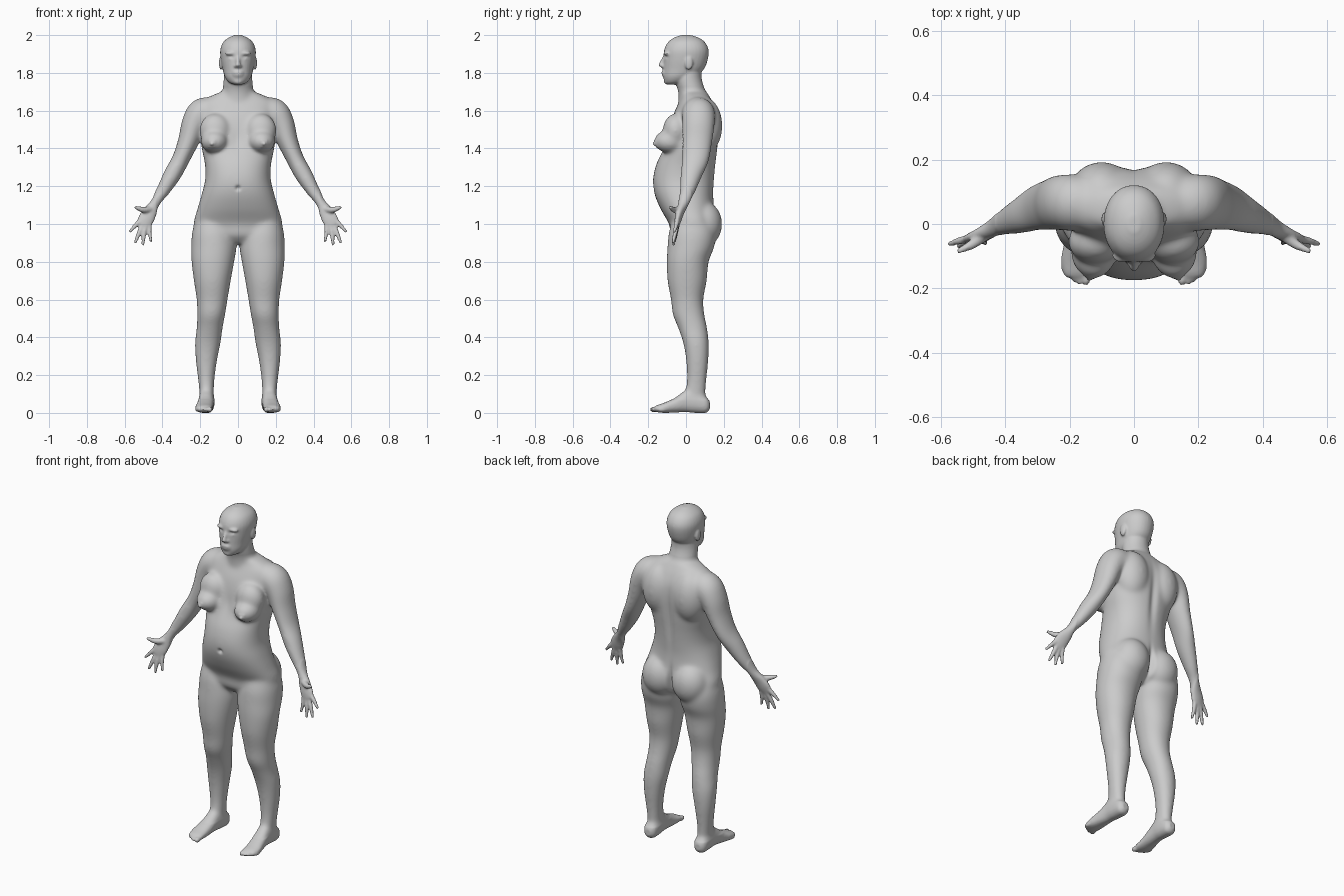
import bpy, bmesh, math
from mathutils import Vector, Matrix

bm = bmesh.new()
X, Y, Z = Vector((1, 0, 0)), Vector((0, 1, 0)), Vector((0, 0, 1))


def spline(rows, sub=5):
    """Catmull-Rom resampling of rows of numbers."""
    out = []
    for i in range(len(rows) - 1):
        a, b = rows[max(i - 1, 0)], rows[i]
        c, d = rows[i + 1], rows[min(i + 2, len(rows) - 1)]
        for k in range(sub):
            t = k / sub
            out.append([0.5 * (2 * q + (r - p) * t + (2 * p - 5 * q + 4 * r - s) * t * t
                               + (3 * q - p - 3 * r + s) * t ** 3)
                        for p, q, r, s in zip(a, b, c, d)])
    return out + [list(rows[-1])]


def loft(rows, u=None, v=None, n=2.0, side=1, seg=32):
    """Skin of superellipse rings; rows are x, y, z, radius u, radius v."""
    pts = spline(rows)
    rings = []
    for i, (x, y, z, ra, rb) in enumerate(pts):
        if u is None:
            t = (Vector(pts[min(i + 1, len(pts) - 1)][:3]) - Vector(pts[max(i - 1, 0)][:3])).normalized()
            uu = Y.cross(t).normalized()
            vv = t.cross(uu)
        else:
            uu, vv = u, v
        ring = []
        for k in range(seg):
            a = 2 * math.pi * k / seg
            c, s = math.cos(a), math.sin(a)
            p = (Vector((x, y, z)) + uu * ra * math.copysign(abs(c) ** (2 / n), c)
                 + vv * rb * math.copysign(abs(s) ** (2 / n), s))
            ring.append(bm.verts.new((p.x * side, p.y, p.z)))
        rings.append(ring)
    for a, b in zip(rings, rings[1:]):
        for k in range(seg):
            j = (k + 1) % seg
            bm.faces.new((a[k], a[j], b[j], b[k]))
    bm.faces.new(rings[0])
    bm.faces.new(rings[-1])


def column(rows, n=2.0, side=1):
    """Upright part; rows are z, centre x, half width, front y, back y."""
    loft([(cx, (f + b) / 2, z, w, (b - f) / 2) for z, cx, w, f, b in rows], X, Y, n, side)


def ball(c, r, side=1):
    m = Matrix.Translation((c[0] * side, c[1], c[2])) @ Matrix.Diagonal((*r, 1))
    bmesh.ops.create_uvsphere(bm, u_segments=28, v_segments=18, radius=1, matrix=m)


# Torso
column([(.895, 0, .08, -.04, .08), (.94, 0, .20, -.08, .14), (1.0, 0, .235, -.09, .16),
        (1.08, 0, .215, -.135, .15), (1.16, 0, .192, -.167, .145), (1.235, 0, .174, -.175, .15),
        (1.315, 0, .175, -.158, .158), (1.40, 0, .192, -.12, .168), (1.5, 0, .20, -.09, .175),
        (1.58, 0, .205, -.067, .168), (1.64, 0, .20, -.04, .145), (1.675, 0, .15, -.025, .125),
        (1.70, 0, .09, -.03, .11)], 2.3)
# Neck and head
column([(1.65, 0, .10, -.04, .13), (1.70, 0, .083, -.042, .105), (1.77, 0, .075, -.06, .083),
        (1.83, 0, .07, -.06, .085)])
column([(1.738, 0, .02, -.10, -.05), (1.75, 0, .048, -.112, .0), (1.78, 0, .07, -.12, .05),
        (1.82, 0, .081, -.12, .095), (1.87, 0, .091, -.119, .115), (1.92, 0, .094, -.116, .12),
        (1.96, 0, .08, -.097, .102), (1.985, 0, .052, -.066, .07), (2.0, 0, .018, -.025, .025)], 2.1)
# Nose, mouth and chin
loft([(0, -.108, 1.892, .010, .012), (0, -.125, 1.862, .010, .012),
      (0, -.133, 1.84, .014, .013), (0, -.122, 1.828, .008, .008)], X, Y)
ball((0, -.103, 1.797), (.036, .025, .03))
ball((0, -.118, 1.803), (.026, .013, .007))
ball((0, -.116, 1.79), (.022, .013, .007))
ball((0, -.100, 1.757), (.028, .018, .018))

FINGERS = [
    [(.45, -.025, 1.08, .018, .018), (.50, -.062, 1.075, .016, .015), (.547, -.085, 1.09, .008, .008)],
    [(.505, -.042, 1.03, .014, .012), (.54, -.052, .995, .012, .012), (.575, -.062, .957, .007, .007)],
    [(.50, -.045, 1.01, .014, .012), (.525, -.058, .95, .012, .012), (.546, -.07, .897, .007, .007)],
    [(.485, -.045, 1.01, .014, .012), (.498, -.058, .945, .012, .012), (.503, -.067, .885, .007, .007)],
    [(.468, -.042, 1.01, .013, .012), (.468, -.052, .955, .011, .011), (.46, -.06, .905, .007, .007)],
]
for s in (1, -1):
    # Face sides
    ball((.013, -.12, 1.836), (.010, .013, .008), s)
    ball((.036, -.098, 1.903), (.032, .022, .012), s)
    ball((.034, -.094, 1.876), (.017, .019, .011), s)
    ball((.091, .015, 1.852), (.010, .022, .036), s)
    # Breasts, shoulder blades and buttocks
    ball((.125, -.085, 1.437), (.072, .085, .062), s)
    ball((.12, -.055, 1.495), (.085, .068, .09), s)
    ball((.138, -.165, 1.425), (.011, .012, .011), s)
    ball((.10, .10, 1.52), (.10, .093, .15), s)
    ball((.10, .095, 1.0), (.105, .097, .12), s)
    # Legs
    column([(1.06, .13, .085, -.06, .12), (.96, .13, .112, -.09, .155), (.88, .128, .12, -.098, .15),
            (.8, .133, .113, -.102, .12), (.7, .136, .098, -.098, .11), (.6, .137, .082, -.08, .092),
            (.52, .142, .074, -.07, .098), (.45, .15, .069, -.042, .112), (.37, .16, .068, -.015, .121),
            (.28, .167, .057, .0, .119), (.18, .168, .044, .005, .109), (.10, .166, .038, -.005, .103),
            (.04, .166, .034, 0, .10)], 2.1, s)
    # Feet: heel to toe
    loft([(cx, y, (lo + hi) / 2, w, (hi - lo) / 2) for y, cx, w, lo, hi in
          [(.126, .166, .018, .02, .06), (.105, .166, .037, 0, .09), (.05, .166, .042, 0, .12),
           (0, .168, .041, .004, .122), (-.06, .174, .043, .002, .08), (-.11, .18, .046, 0, .056),
           (-.15, .178, .042, .003, .042), (-.165, .175, .036, .008, .034)]], X, Z, 2.3, s)
    # Toes
    for i in range(5):
        ball((.149 + .016 * i + (.004 if i else 0), -.168 + .0035 * i * i / 1.4, .018),
             (.014 if i == 0 else .010, .024, .015 if i == 0 else .012), s)
    # Arms and palms
    loft([(.13, .06, 1.59, .08, .08), (.19, .066, 1.583, .083, .088), (.232, .066, 1.53, .068, .086),
          (.262, .06, 1.44, .056, .080), (.302, .05, 1.345, .047, .072), (.347, .028, 1.262, .047, .058),
          (.395, .008, 1.18, .037, .043), (.435, -.012, 1.115, .026, .029), (.465, -.03, 1.065, .037, .021),
          (.487, -.042, 1.025, .042, .018), (.503, -.05, .993, .036, .013)], side=s)
    # Fingers and thumb
    for f in FINGERS:
        loft(f, side=s, seg=14)

bmesh.ops.recalc_face_normals(bm, faces=bm.faces)
mesh = bpy.data.meshes.new("body")
bm.to_mesh(mesh)
bm.free()
body = bpy.data.objects.new("body", mesh)
bpy.context.collection.objects.link(body)
bpy.context.view_layer.objects.active = body
body.select_set(True)

# Fuse all parts into one skin
rm = body.modifiers.new("fuse", 'REMESH')
rm.mode = 'VOXEL'
rm.voxel_size = .006
bpy.ops.object.modifier_apply(modifier=rm.name)

# Soften joins: strongly on the body, lightly on face, hands and feet
bm = bmesh.new()
bm.from_mesh(body.data)
soft = [v for v in bm.verts if abs(v.co.x) < .43 and .07 < v.co.z < 1.73]
nipple = lambda v: abs(abs(v.co.x) - .138) < .02 and abs(v.co.z - 1.425) < .02 and v.co.y < -.14
for verts, count in ((list(bm.verts), 2), ([v for v in soft if not nipple(v)], 28)):
    for _ in range(count):
        bmesh.ops.smooth_vert(bm, verts=verts, factor=.5, use_axis_x=True, use_axis_y=True, use_axis_z=True)

# Dents: centre, radii, push along y
DENTS = [((.036, -.11, 1.886), (.018, .04, .010), .006),
         ((0, -.175, 1.19), (.012, .05, .012), .014),
         ((0, .16, 1.40), (.022, .08, .16), -.012),
         ((0, .16, .98), (.014, .09, .08), -.03),
         ((0, -.11, 1.45), (.03, .06, .06), .008)]
for v in bm.verts:
    x, y, z = abs(v.co.x), v.co.y, v.co.z
    for c, r, push in DENTS:
        d = ((x - c[0]) / r[0]) ** 2 + ((y - c[1]) / r[1]) ** 2 + ((z - c[2]) / r[2]) ** 2
        if d < 9:
            v.co.y += push * math.exp(-d)
    v.co.z = max(v.co.z, 0)
bm.to_mesh(body.data)
bm.free()
body.data.polygons.foreach_set("use_smooth", [True] * len(body.data.polygons))
body.data.update()
